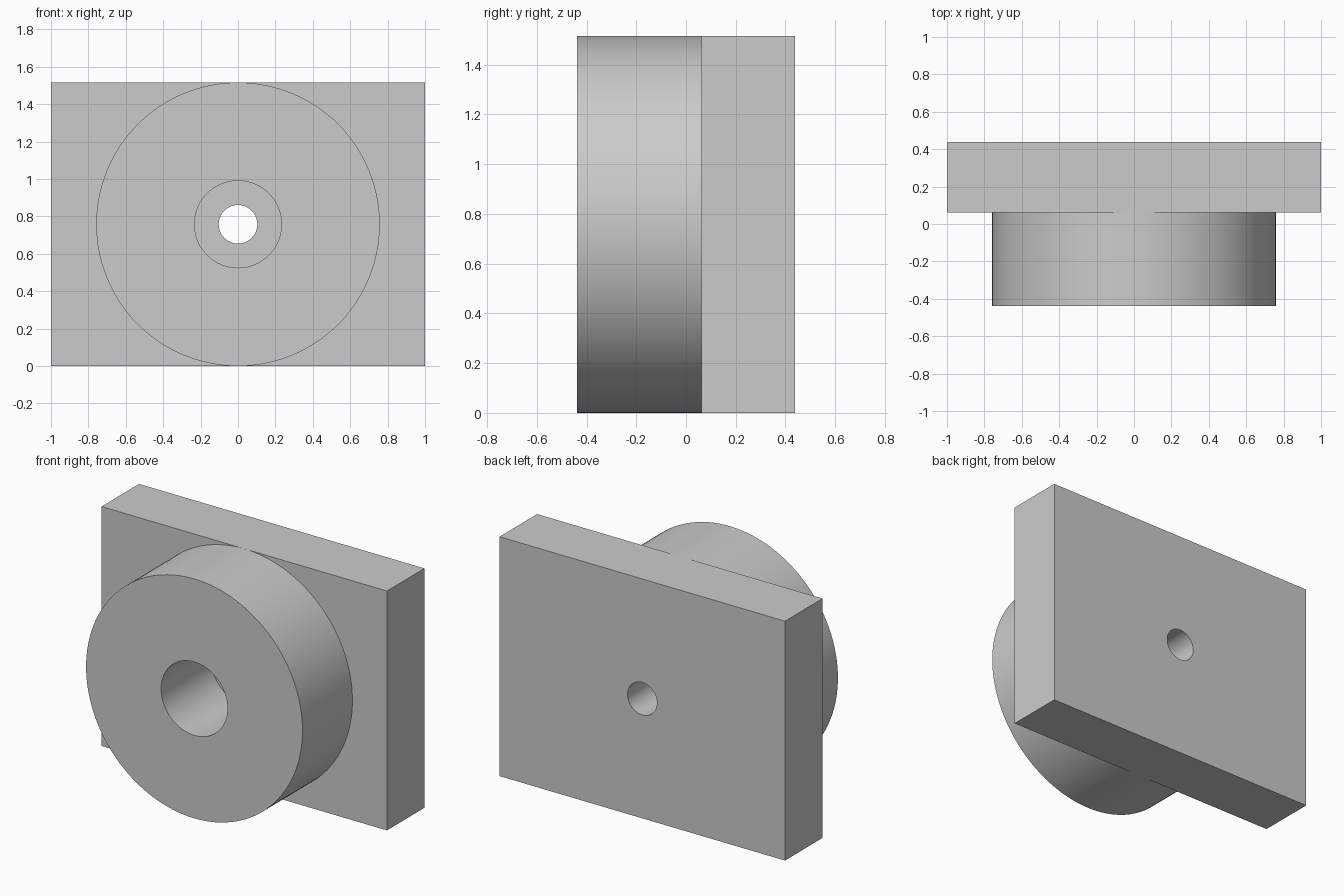
import bpy
import bmesh
import math
from mathutils import Matrix, Vector

old = bpy.data.objects.get("Cube")
if old:
    bpy.data.objects.remove(old, do_unlink=True)

HEIGHT = 1.516
RADIUS = HEIGHT / 2
BORE, HOLE = 0.2325, 0.103
FRONT, JOIN, BACK = -0.4375, 0.0625, 0.4375
SIDES = 128

grey = bpy.data.materials.new("plain grey")
grey.use_nodes = True
colour = (0.6, 0.6, 0.6, 1)
grey.diffuse_color = colour
grey.node_tree.nodes["Principled BSDF"].inputs["Base Color"].default_value = colour


def add_object(name, bm):
    bmesh.ops.recalc_face_normals(bm, faces=bm.faces)
    mesh = bpy.data.meshes.new(name)
    bm.to_mesh(mesh)
    bm.free()
    mesh.materials.append(grey)
    obj = bpy.data.objects.new(name, mesh)
    bpy.context.collection.objects.link(obj)
    return obj


def smooth(obj):
    bpy.ops.object.select_all(action="DESELECT")
    obj.select_set(True)
    bpy.context.view_layer.objects.active = obj
    bpy.ops.object.shade_smooth_by_angle(angle=math.radians(30))


# Rectangular back plate
bm = bmesh.new()
bmesh.ops.create_cube(bm, size=1, matrix=Matrix.LocRotScale(
    Vector((0, (JOIN + BACK) / 2, RADIUS)), None, Vector((2, BACK - JOIN, HEIGHT))))
plate = add_object("back_plate", bm)

# Narrow hole drilled through the plate
bm = bmesh.new()
bmesh.ops.create_cone(bm, cap_ends=True, segments=SIDES, radius1=HOLE, radius2=HOLE,
                      depth=1, matrix=Matrix.Translation((0, 0.25, RADIUS))
                      @ Matrix.Rotation(math.pi / 2, 4, "X"))
cutter = add_object("hole_cutter", bm)
drill = plate.modifiers.new("drill", "BOOLEAN")
drill.operation = "DIFFERENCE"
drill.solver = "EXACT"
drill.object = cutter
bpy.context.view_layer.objects.active = plate
bpy.ops.object.modifier_apply(modifier="drill")
bpy.data.objects.remove(cutter, do_unlink=True)
smooth(plate)

# Round boss with a wide bore ending at the plate
bm = bmesh.new()
rings = []
for radius, y in ((RADIUS, JOIN), (RADIUS, FRONT), (BORE, FRONT), (BORE, JOIN)):
    angles = [2 * math.pi * i / SIDES for i in range(SIDES)]
    rings.append([bm.verts.new((radius * math.cos(a), y, RADIUS + radius * math.sin(a)))
                  for a in angles])
for k, ring in enumerate(rings):
    nxt = rings[(k + 1) % len(rings)]
    for i in range(SIDES):
        j = (i + 1) % SIDES
        bm.faces.new((ring[i], ring[j], nxt[j], nxt[i]))
boss = add_object("round_boss", bm)
smooth(boss)
